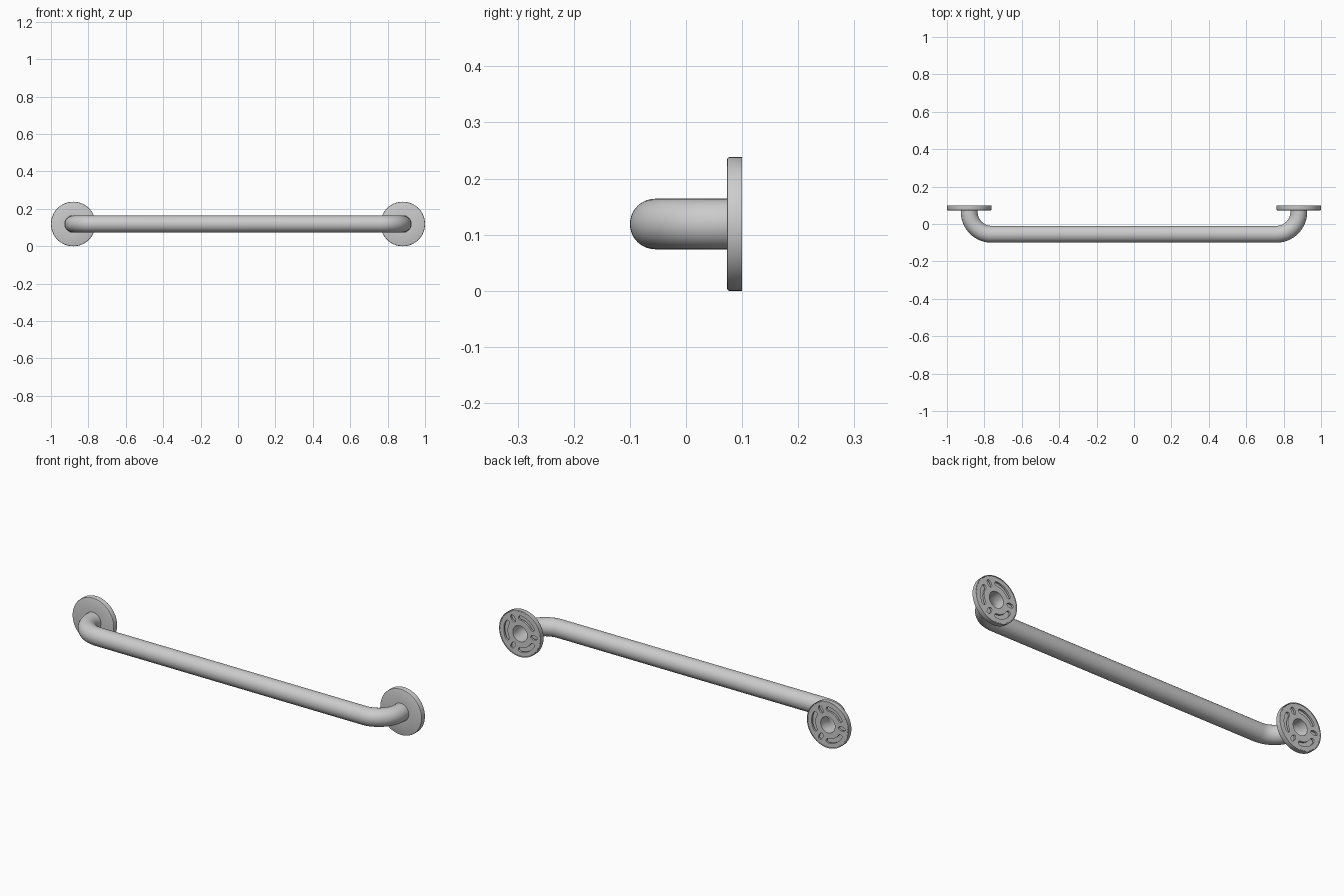
import bpy, bmesh
from math import sin, cos, pi, radians
from mathutils import Vector

if "Cube" in bpy.data.objects:
    bpy.data.objects.remove(bpy.data.objects["Cube"])

CX, CZ = 0.881, 0.119        # flange centre
TUBE_R, BORE_R = 0.045, 0.041
BAR_Y, BEND = -0.055, 0.12   # bar axis depth, bend radius


def finish(name, bm, angle=35):
    bmesh.ops.recalc_face_normals(bm, faces=bm.faces)
    me = bpy.data.meshes.new(name)
    bm.to_mesh(me)
    bm.free()
    me.shade_smooth()
    me.set_sharp_from_angle(angle=radians(angle))
    ob = bpy.data.objects.new(name, me)
    bpy.context.collection.objects.link(ob)
    return ob


def skin(bm, rings):
    """Join a closed cycle of vertex rings with quads."""
    n = len(rings[0])
    for i, a in enumerate(rings):
        b = rings[(i + 1) % len(rings)]
        for j in range(n):
            k = (j + 1) % n
            bm.faces.new((a[j], a[k], b[k], b[j]))


def lathe(name, profile, cx, seg=64):
    """Revolve a closed (radius, y) profile about the flange axis."""
    bm = bmesh.new()
    skin(bm, [[bm.verts.new((cx + r * cos(2 * pi * j / seg), y, CZ + r * sin(2 * pi * j / seg)))
               for j in range(seg)] for r, y in profile])
    return finish(name, bm)


def prism(bm, outline, y0, y1):
    face = bm.faces.new([bm.verts.new((x, y0, z)) for x, z in outline])
    ext = bmesh.ops.extrude_face_region(bm, geom=[face])
    bmesh.ops.translate(bm, vec=(0, y1 - y0, 0),
                        verts=[v for v in ext["geom"] if isinstance(v, bmesh.types.BMVert)])


# Bent hollow bar: half path, then mirrored
half = [Vector((CX, 0.099))]
for i in range(17):
    a = i / 16 * pi / 2
    half.append(Vector((CX - BEND + BEND * cos(a), BAR_Y + BEND - BEND * sin(a))))
path = half + [Vector((-p.x, p.y)) for p in reversed(half)]
bm = bmesh.new()


def tube_ring(i, r, seg=40):
    p = path[i]
    if i in (0, len(path) - 1):
        n = Vector((1 if i == 0 else -1, 0))
    else:
        k = i if i < len(half) else len(path) - 1 - i
        a = (k - 1) / 16 * pi / 2
        n = Vector((cos(a), -sin(a)))
        if i >= len(half):
            n.x = -n.x
    return [bm.verts.new((p.x + n.x * r * cos(t), p.y + n.y * r * cos(t), CZ + r * sin(t)))
            for t in (2 * pi * j / seg for j in range(seg))]


idx = range(len(path))
skin(bm, [tube_ring(i, TUBE_R) for i in idx] + [tube_ring(i, BORE_R) for i in reversed(idx)])
finish("grab_bar_tube", bm)

for side, cx in (("left", -CX), ("right", CX)):
    # Dished cover with a rounded front edge
    lathe("flange_cover_" + side,
          [(0.0455, 0.073), (0.115, 0.073), (0.1178, 0.0742), (0.119, 0.077), (0.119, 0.1),
           (0.1155, 0.1), (0.1155, 0.079), (0.0455, 0.078)], cx)
    # Mounting plate inside the cover
    plate = lathe("mounting_plate_" + side,
                  [(0.0445, 0.089), (0.1145, 0.089), (0.1145, 0.099), (0.0445, 0.099)], cx)

    # Screw holes and curved slots cut through the plate
    cut = bmesh.new()
    for k in range(3):
        a = pi + k * 2 * pi / 3
        hole = []
        for j in range(24):
            t = 2 * pi * j / 24
            u, v = 0.08 + 0.019 * cos(t), 0.011 * sin(t)
            hole.append((cx + u * cos(a) - v * sin(a), CZ + u * sin(a) + v * cos(a)))
        prism(cut, hole, 0.085, 0.105)
        mid, span, w = a + pi / 3, radians(29), 0.011
        slot = []
        for s in (1, -1):
            for j in range(13):
                t = mid + s * span * (2 * j / 12 - 1)
                slot.append((cx + (0.082 + s * w) * cos(t), CZ + (0.082 + s * w) * sin(t)))
            e = mid + s * span
            for j in range(1, 8):
                q = pi * j / 8
                rr, tt = 0.082 + s * w * cos(q), s * w * sin(q)
                slot.append((cx + rr * cos(e) - tt * sin(e), CZ + rr * sin(e) + tt * cos(e)))
        prism(cut, slot, 0.085, 0.105)
    cutter = finish("slot_cutter_" + side, cut)
    cutter.hide_render = True
    mod = plate.modifiers.new("slots", "BOOLEAN")
    mod.operation, mod.solver, mod.object = "DIFFERENCE", "EXACT", cutter
    deps = bpy.context.evaluated_depsgraph_get()
    plate.data = bpy.data.meshes.new_from_object(plate.evaluated_get(deps))
    plate.modifiers.clear()
    plate.data.set_sharp_from_angle(angle=radians(35))
    bpy.data.objects.remove(cutter)
